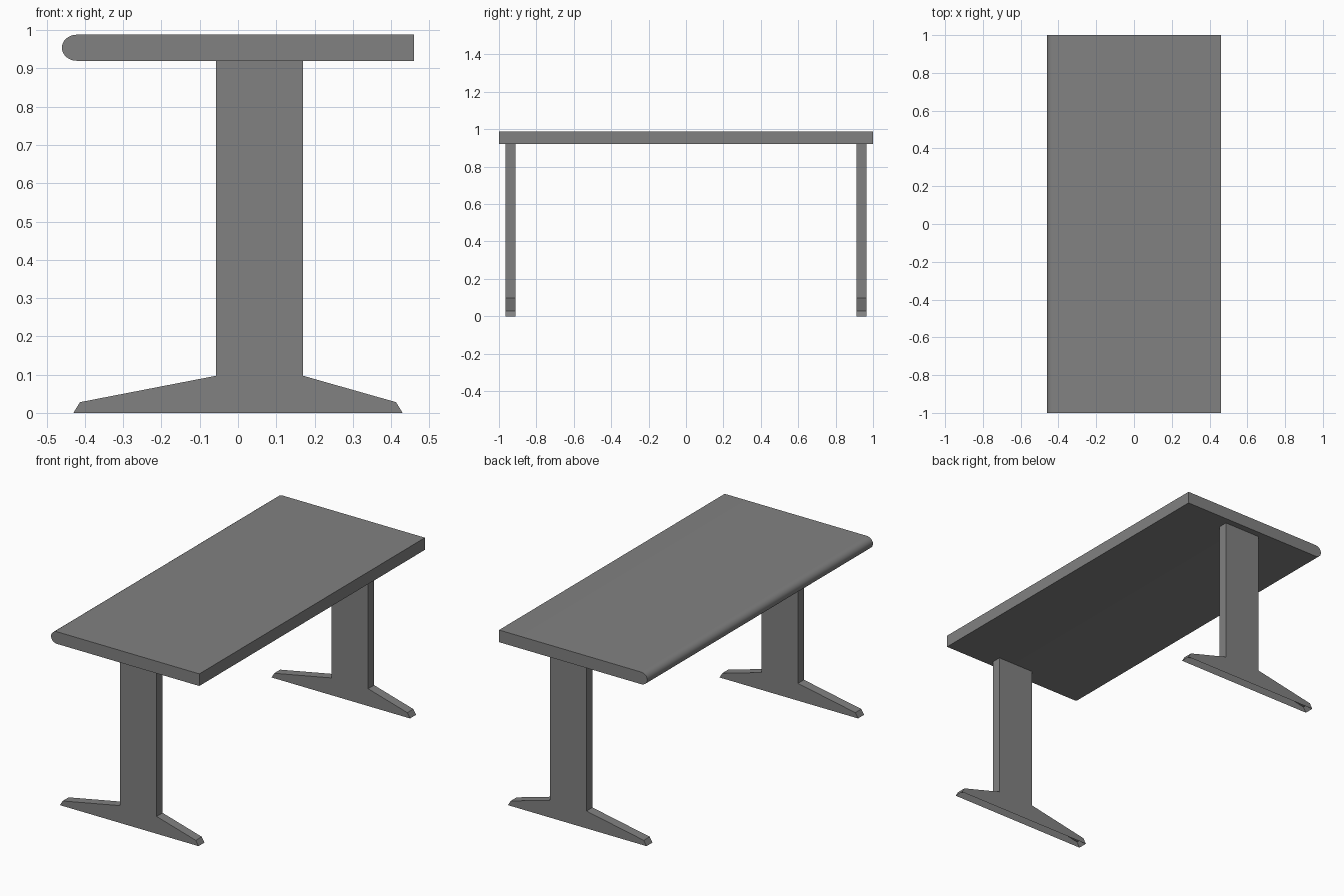
import bpy
import bmesh
from math import sin, cos, pi, radians

cube = bpy.data.objects.get("Cube")
if cube:
    bpy.data.objects.remove(cube, do_unlink=True)

grey = bpy.data.materials.new("mid_grey")
grey.use_nodes = True
colour = (0.22, 0.22, 0.22, 1)
grey.diffuse_color = colour
grey.node_tree.nodes["Principled BSDF"].inputs["Base Color"].default_value = colour


def extrude_profile(name, profile, y0, y1, open_below=False):
    """Extrude an outline in the xz plane from y0 to y1."""
    bm = bmesh.new()
    face = bm.faces.new([bm.verts.new((x, y0, z)) for x, z in profile])
    result = bmesh.ops.extrude_face_region(bm, geom=[face], use_keep_orig=True)
    moved = [v for v in result["geom"] if isinstance(v, bmesh.types.BMVert)]
    bmesh.ops.translate(bm, verts=moved, vec=(0, y1 - y0, 0))
    bmesh.ops.recalc_face_normals(bm, faces=bm.faces)
    if open_below:
        soles = [f for f in bm.faces if all(v.co.z < 0.001 for v in f.verts)]
        bmesh.ops.delete(bm, geom=soles, context="FACES_ONLY")
    mesh = bpy.data.meshes.new(name)
    bm.to_mesh(mesh)
    bm.free()
    mesh.materials.append(grey)
    obj = bpy.data.objects.new(name, mesh)
    bpy.context.collection.objects.link(obj)
    return obj


# Table top with one rounded long edge
low, high, edge, nose = 0.92, 0.988, 0.46, 0.038
middle, half = (low + high) / 2, (high - low) / 2
steps = 16
arc = [pi / 2 + pi * i / steps for i in range(steps + 1)]
outline = [(edge, low), (edge, high)]
outline += [(nose - edge + nose * cos(a), middle + half * sin(a)) for a in arc]
top = extrude_profile("table_top", outline, -1, 1)
bpy.ops.object.select_all(action="DESELECT")
top.select_set(True)
bpy.context.view_layer.objects.active = top
bpy.ops.object.shade_smooth_by_angle(angle=radians(30))

# Pedestal legs with tapered feet, hollow at the floor
leg = [(-0.43, 0), (0.43, 0), (0.413, 0.028), (0.17, 0.097), (0.17, low),
       (-0.057, low), (-0.057, 0.097), (-0.413, 0.028)]
for name, side in (("front_leg", -1), ("back_leg", 1)):
    extrude_profile(name, leg, side * 0.964, side * 0.911, open_below=True)
